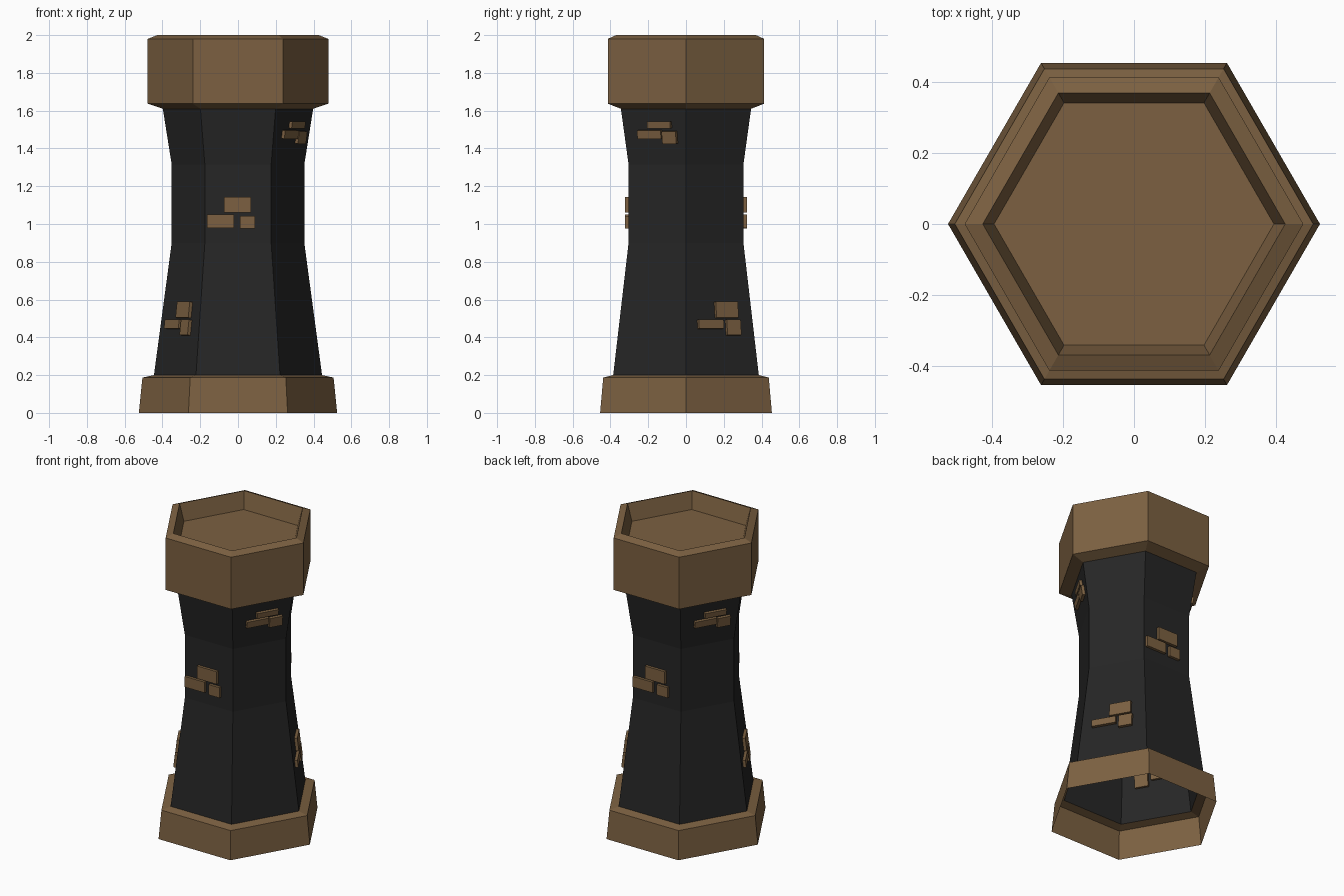
import bpy
import bmesh
from math import cos, sin, pi, radians
from mathutils import Matrix, Vector

cube = bpy.data.objects.get("Cube")
if cube:
    bpy.data.objects.remove(cube, do_unlink=True)


def make_material(name, rgb):
    mat = bpy.data.materials.new(name)
    mat.use_nodes = True
    color = (*rgb, 1.0)
    mat.diffuse_color = color
    bsdf = mat.node_tree.nodes["Principled BSDF"]
    bsdf.inputs["Base Color"].default_value = color
    bsdf.inputs["Roughness"].default_value = 0.9
    return mat


brown = make_material("warm brown stone", (0.2, 0.118, 0.053))
charcoal = make_material("charcoal stone", (0.019, 0.019, 0.019))

SIDES = 6


def finish(name, bm, mat):
    mesh = bpy.data.meshes.new(name)
    bm.to_mesh(mesh)
    bm.free()
    mesh.materials.append(mat)
    obj = bpy.data.objects.new(name, mesh)
    bpy.context.scene.collection.objects.link(obj)
    return obj


def hex_shell(name, profile, mat, close_end=False):
    """Sweep a (radius, height) profile around z with flat sides."""
    bm = bmesh.new()
    rings = []
    for r, z in profile:
        angles = [2 * pi * k / SIDES for k in range(SIDES)]
        rings.append([bm.verts.new((r * cos(a), r * sin(a), z)) for a in angles])
    for low, high in zip(rings, rings[1:]):
        for k in range(SIDES):
            n = (k + 1) % SIDES
            bm.faces.new((low[k], low[n], high[n], high[k]))
    if close_end:
        bm.faces.new(rings[-1])
    return finish(name, bm, mat)


# Tower shells: open plinth, waisted shaft, crown with a sunken floor
shaft_profile = [(0.445, 0.2), (0.351, 0.9), (0.351, 1.315), (0.398, 1.61)]
hex_shell("plinth", [(0.525, 0), (0.506, 0.187), shaft_profile[0]], brown)
hex_shell("shaft", shaft_profile, charcoal)
hex_shell("crown", [shaft_profile[-1], (0.478, 1.637), (0.478, 1.98),
                    (0.427, 2.0), (0.395, 1.89)], brown, close_end=True)


def wall_at(z):
    """Distance of the shaft's flat side from the axis, and its slope."""
    flat = cos(pi / SIDES)
    for (r0, z0), (r1, z1) in zip(shaft_profile, shaft_profile[1:]):
        if z <= z1:
            slope = (r1 - r0) / (z1 - z0)
            return flat * (r0 + slope * (z - z0)), flat * slope


def brick(name, angle, left, right, bottom, top, depth=0.036):
    """A block half sunk into the shaft side that faces the given angle."""
    z = (bottom + top) / 2
    dist, slope = wall_at(z)
    out = Vector((cos(angle), sin(angle), 0))
    across = Vector((-sin(angle), cos(angle), 0))
    up = (out * slope + Vector((0, 0, 1))).normalized()
    normal = across.cross(up)
    center = out * dist + across * (left + right) / 2 + Vector((0, 0, z))
    frame = Matrix((across, up, normal)).transposed().to_4x4()
    size = Matrix.Diagonal((right - left, top - bottom, depth, 1))
    bm = bmesh.new()
    bmesh.ops.create_cube(bm, size=1, matrix=Matrix.Translation(center) @ frame @ size)
    finish(name, bm, brown)


# Brick clusters: (left, right, bottom, top) on one side, repeated opposite
clusters = {
    "middle": (-90, [(-0.075, 0.07, 1.06, 1.143), (-0.165, -0.02, 0.98, 1.05),
                     (0.01, 0.09, 0.975, 1.043)]),
    "upper": (-30, [(-0.036, 0.105, 1.508, 1.544), (-0.1, 0.044, 1.453, 1.497),
                    (0.05, 0.135, 1.427, 1.492)]),
    "lower": (30, [(-0.025, 0.11, 0.502, 0.587), (-0.135, 0.017, 0.445, 0.492),
                   (0.036, 0.121, 0.41, 0.492)]),
}
for level, (degrees, blocks) in clusters.items():
    for side, turn in (("near", 0), ("far", 180)):
        for i, block in enumerate(blocks, 1):
            brick(f"{level}_{side}_brick_{i}", radians(degrees + turn), *block)
